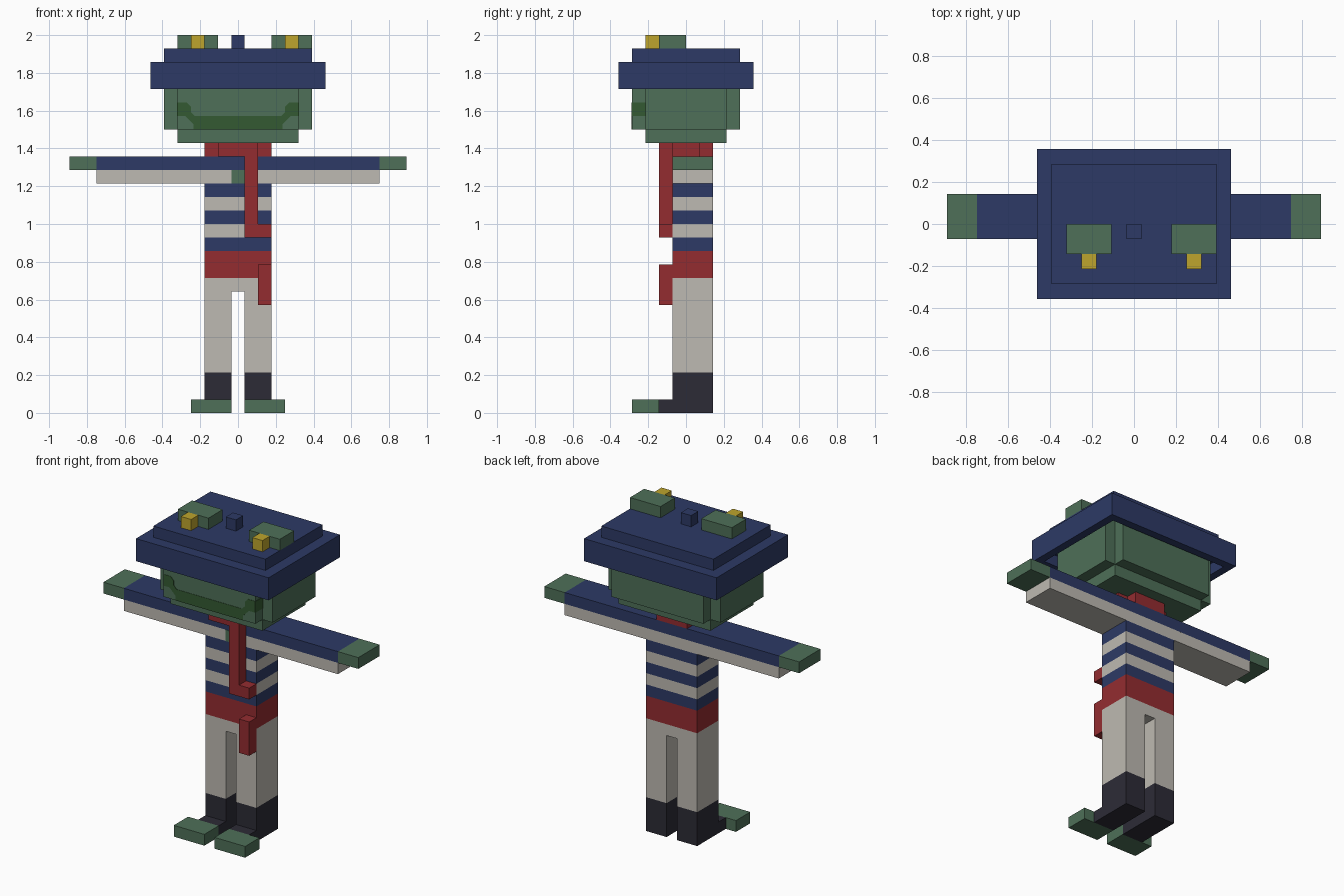
import bpy, bmesh
from mathutils import Vector

cube = bpy.data.objects.get("Cube")
if cube:
    bpy.data.objects.remove(cube, do_unlink=True)

U = 1 / 14  # one block


def material(name, rgb):
    lin = [((c / 255 + 0.055) / 1.055) ** 2.4 for c in rgb] + [1]
    m = bpy.data.materials.new(name)
    m.use_nodes = True
    m.diffuse_color = lin
    m.node_tree.nodes["Principled BSDF"].inputs["Base Color"].default_value = lin
    return m


navy = material("navy", (45, 58, 102))
green = material("skin green", (78, 112, 88))
dark_green = material("mouth green", (52, 90, 50))
red = material("scarf red", (148, 44, 48))
cream = material("cream", (190, 186, 178))
black = material("boot black", (44, 43, 54))
yellow = material("eye yellow", (190, 165, 45))


def prism(name, mat, points, depth):
    """Extrude a flat outline, given in blocks, along a depth vector."""
    bm = bmesh.new()
    face = bm.faces.new([bm.verts.new(Vector(p) * U) for p in points])
    top = bmesh.ops.extrude_face_region(bm, geom=[face])["geom"]
    bmesh.ops.translate(bm, vec=Vector(depth) * U,
                        verts=[v for v in top if isinstance(v, bmesh.types.BMVert)])
    bmesh.ops.recalc_face_normals(bm, faces=bm.faces)
    mesh = bpy.data.meshes.new(name)
    bm.to_mesh(mesh)
    bm.free()
    mesh.materials.append(mat)
    ob = bpy.data.objects.new(name, mesh)
    bpy.context.collection.objects.link(ob)
    return ob


def box(name, mat, x, y, z):
    pts = [(x[0], y[0], z[0]), (x[1], y[0], z[0]), (x[1], y[1], z[0]), (x[0], y[1], z[0])]
    return prism(name, mat, pts, (0, 0, z[1] - z[0]))


def notched(name, mat, hx, hy, z):
    """Block with one-block notches in its four upright corners."""
    quarter = [(hx, hy - 1), (hx - 1, hy - 1), (hx - 1, hy)]
    pts = quarter + [(-a, b) for a, b in reversed(quarter)]
    pts += [(-a, -b) for a, b in pts]
    return prism(name, mat, [(a, b, z[0]) for a, b in pts], (0, 0, z[1] - z[0]))


def side_box(name, mat, side, x, y, z):
    xs = sorted((side * x[0], side * x[1]))
    return box(("left_" if side > 0 else "right_") + name, mat, xs, y, z)


BODY = (-1, 2)

# Legs, boots, toes and hands
for s in (1, -1):
    side_box("trouser_leg", cream, s, (0.5, 2.5), BODY, (3, 9))
    side_box("boot", black, s, (0.5, 2.5), BODY, (0, 3))
    side_box("boot_toe", black, s, (0.5, 2.5), (-2, -1), (0, 1))
    side_box("foot", green, s, (0.5, 3.5), (-4, -2), (0, 1))
    side_box("hand", green, s, (10.5, 12.5), BODY, (18, 19))

# Hips, sash and striped shirt
box("hips", cream, (-2.5, 2.5), BODY, (9, 10))
box("sash", red, (-2.5, 2.5), BODY, (10, 12))
box("sash_tail", red, (1.5, 2.5), (-2, -1), (8, 11))
for i in range(5):
    box(f"shirt_stripe_{i + 1}", cream if i % 2 else navy,
        (-2.5, 2.5), BODY, (12 + i, 13 + i))

# Arms and open collar
box("lower_sleeves", cream, (-10.5, 10.5), BODY, (17, 18))
box("upper_sleeves", navy, (-10.5, 10.5), BODY, (18, 19))
box("throat_patch", green, (-0.5, 0.5), (-1.03, -1), (17, 18))

# Neckerchief
notched("neckerchief", red, 2.5, 2, (19, 20))
box("neckerchief_tail", red, (0.5, 1.5), (-2, -1), (13, 19))
box("neckerchief_tip", red, (1.5, 2.5), (-2, -1), (13, 14))

# Head and mouth
box("chin", green, (-4.5, 4.5), (-3, 3), (20, 21))
notched("head", green, 5.5, 4, (21, 25))
half = [(3.3, 21), (3.3, 21.4), (3.9, 22), (4.5, 22), (4.5, 23),
        (3.8, 23), (3.5, 22.7), (3.5, 22.3), (3.2, 22)]
outline = half + [(-a, b) for a, b in reversed(half)]
prism("mouth", dark_green, [(a, -4.03, b) for a, b in outline], (0, 0.03, 0))
for s in (1, -1):
    side_box("mouth_corner", dark_green, s, (4.5, 4.53), (-4, -3), (22, 23))

# Hat with a hollow brim
brim = box("hat_brim", navy, (-6.5, 6.5), (-5, 5), (24, 26))
bm = bmesh.new()
bm.from_mesh(brim.data)
base = min(bm.faces, key=lambda f: f.calc_center_median().z)
bmesh.ops.inset_region(bm, faces=[base], thickness=U)
inner = bmesh.ops.extrude_face_region(bm, geom=[base])["geom"]
bmesh.ops.translate(bm, vec=(0, 0, U),
                    verts=[v for v in inner if isinstance(v, bmesh.types.BMVert)])
bmesh.ops.delete(bm, geom=[base] if base.is_valid else [], context="FACES_ONLY")
bmesh.ops.recalc_face_normals(bm, faces=bm.faces)
bm.to_mesh(brim.data)
bm.free()
box("hat_crown", navy, (-5.5, 5.5), (-4, 4), (26, 27))
box("hat_button", navy, (-0.5, 0.5), (-1, 0), (27, 28))

# Eyes on top of the hat
for name, x in (("right", -3), ("left", 4)):
    box(name + "_eye_mound", green, (x - 1.5, x + 1.5), (-2, 0), (27, 28))
    box(name + "_eye", yellow, (x - 0.5, x + 0.5), (-3, -2), (27, 28))
